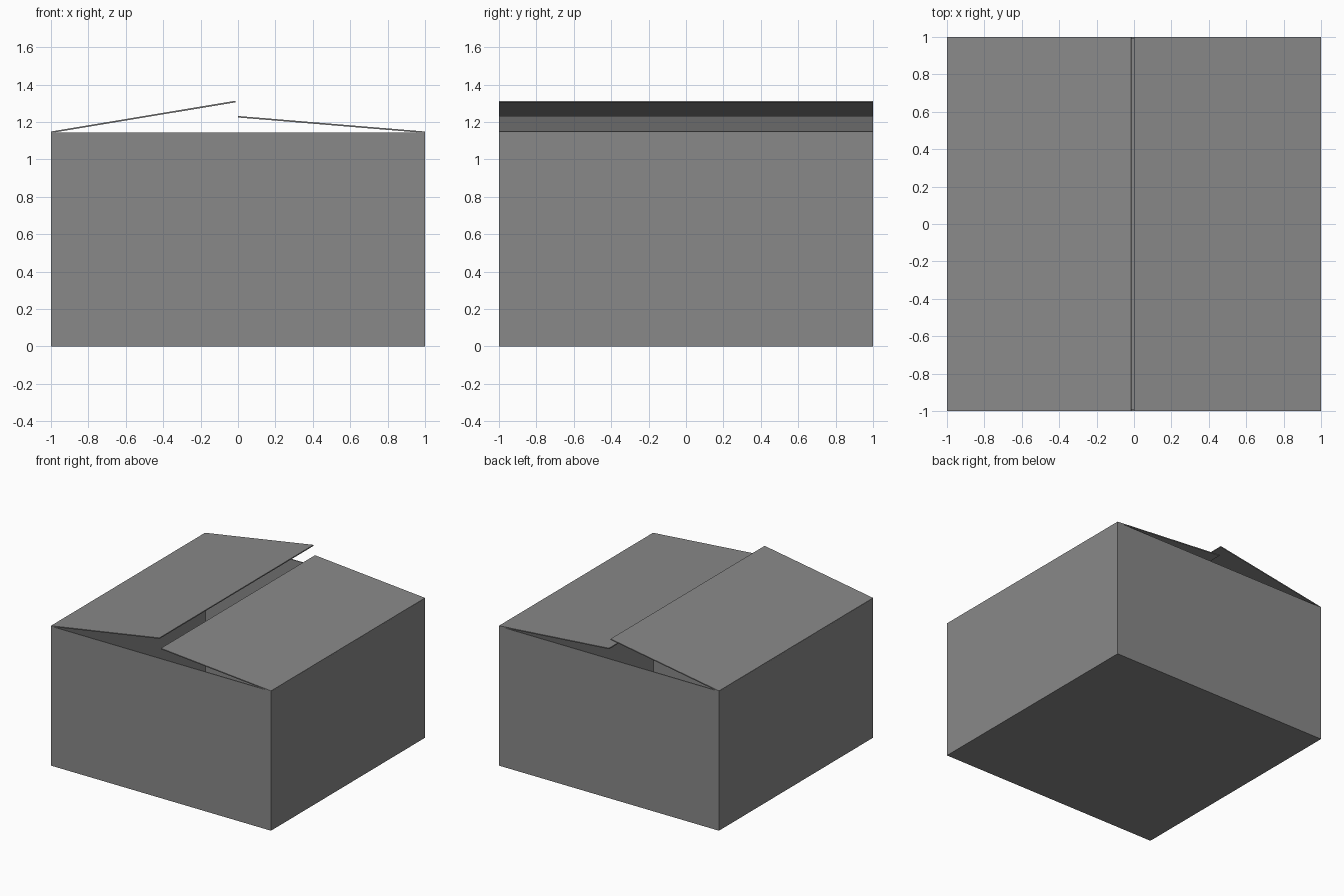
import bpy
import bmesh
from mathutils import Vector

cube = bpy.data.objects.get("Cube")
if cube:
    bpy.data.objects.remove(cube, do_unlink=True)

HEIGHT = 1.145
WALL = 0.008

grey = bpy.data.materials.new("cardboard_grey")
grey.use_nodes = True
colour = (0.25, 0.25, 0.25, 1)
grey.diffuse_color = colour
grey.node_tree.nodes["Principled BSDF"].inputs["Base Color"].default_value = colour


def add_object(name, bm):
    bmesh.ops.recalc_face_normals(bm, faces=bm.faces)
    mesh = bpy.data.meshes.new(name)
    bm.to_mesh(mesh)
    bm.free()
    mesh.materials.append(grey)
    obj = bpy.data.objects.new(name, mesh)
    bpy.context.collection.objects.link(obj)
    return obj


# Open box: a block without its lid, thickened inwards
bm = bmesh.new()
bmesh.ops.create_cube(bm, size=2)
for v in bm.verts:
    v.co.z = HEIGHT if v.co.z > 0 else 0
lid = max(bm.faces, key=lambda f: f.calc_center_median().z)
bmesh.ops.delete(bm, geom=[lid], context='FACES_ONLY')
bm.normal_update()
box = add_object("box_body", bm)
# An open shell can recalculate inwards, so its winding is fixed here
if min(box.data.polygons, key=lambda p: p.center.z).normal.z > 0:
    box.data.flip_normals()
thickness = box.modifiers.new("wall_thickness", 'SOLIDIFY')
thickness.thickness = WALL
thickness.offset = -1
thickness.use_even_offset = True


# Lid flaps: thin slabs tilted up from the side edges
def add_flap(name, hinge, tip):
    hinge, tip = Vector(hinge), Vector(tip)
    along = (tip - hinge).normalized()
    down = Vector((along.z, 0, -along.x))
    if down.z > 0:
        down.negate()
    down *= WALL
    bm = bmesh.new()
    profile = [bm.verts.new(p) for p in (hinge, tip, tip + down, hinge + down)]
    face = bm.faces.new(profile)
    extruded = bmesh.ops.extrude_face_region(bm, geom=[face])["geom"]
    verts = [g for g in extruded if isinstance(g, bmesh.types.BMVert)]
    bmesh.ops.translate(bm, verts=verts, vec=(0, 2, 0))
    add_object(name, bm)


add_flap("right_flap", (-1, -1, HEIGHT + 0.004), (-0.015, -1, 1.313))
add_flap("left_flap", (1, -1, HEIGHT + 0.004), (0, -1, 1.232))
